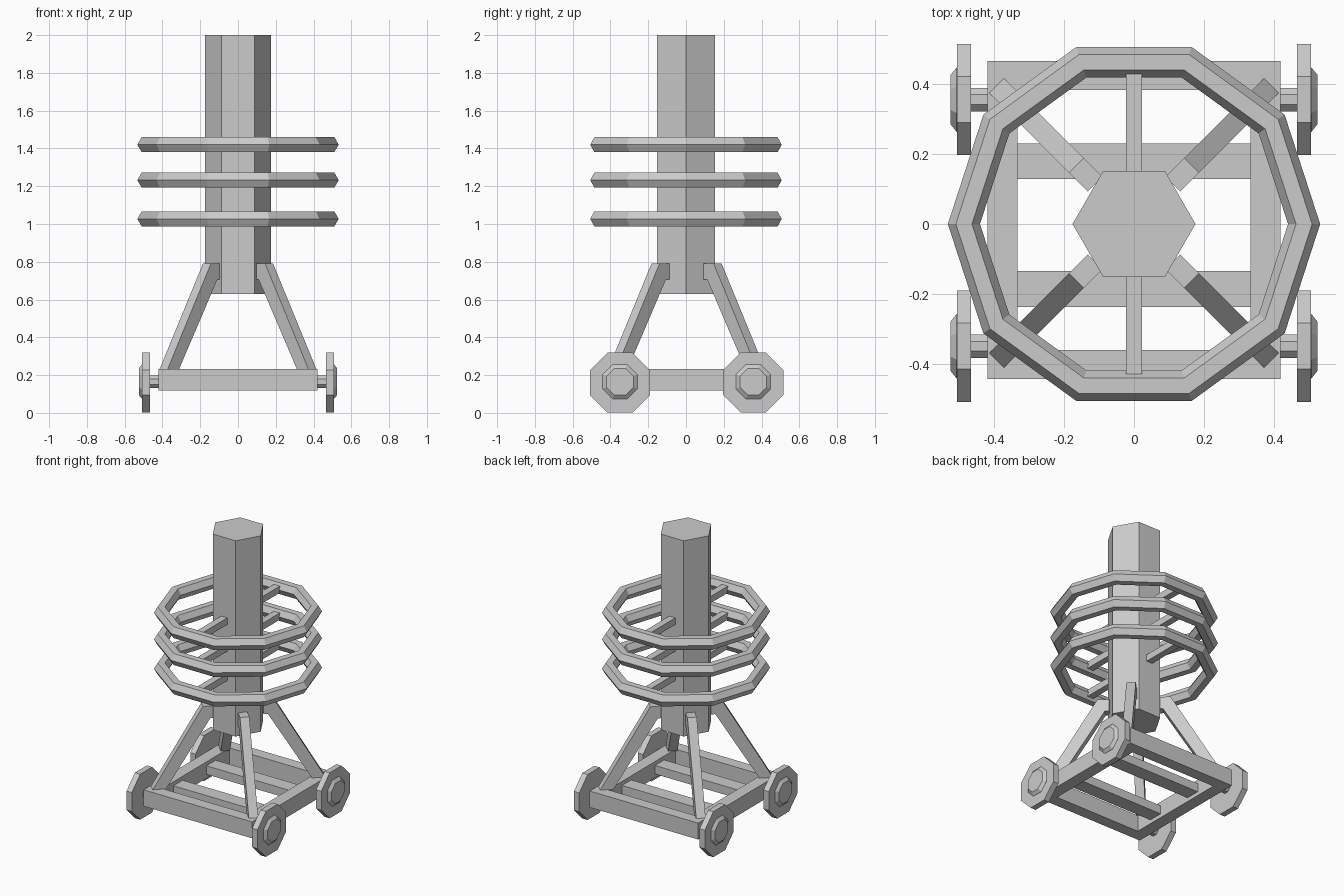
import bpy, math
from mathutils import Vector

if "Cube" in bpy.data.objects:
    bpy.data.objects.remove(bpy.data.objects["Cube"])


def mesh(name, verts, faces):
    me = bpy.data.meshes.new(name)
    me.from_pydata(verts, [], faces)
    ob = bpy.data.objects.new(name, me)
    bpy.context.collection.objects.link(ob)
    # consistent outward normals
    import bmesh
    bm = bmesh.new()
    bm.from_mesh(me)
    bmesh.ops.recalc_face_normals(bm, faces=bm.faces)
    bm.to_mesh(me)
    bm.free()
    return ob


def box(name, x0, x1, y0, y1, z0, z1):
    bpy.ops.mesh.primitive_cube_add(size=1, location=((x0 + x1) / 2, (y0 + y1) / 2, (z0 + z1) / 2))
    ob = bpy.context.object
    ob.name = name
    ob.scale = (x1 - x0, y1 - y0, z1 - z0)
    return ob


def loft_x(name, stations, n, y, z):
    """Solid along x from (x, apothem) stations, flat side up."""
    verts, faces = [], []
    for x, a in stations:
        r = a / math.cos(math.pi / n)
        for i in range(n):
            t = 2 * math.pi * (i + 0.5) / n
            verts.append((x, y + r * math.cos(t), z + r * math.sin(t)))
    for s in range(len(stations) - 1):
        for i in range(n):
            j = (i + 1) % n
            faces.append((s * n + i, s * n + j, (s + 1) * n + j, (s + 1) * n + i))
    faces += [tuple(range(n)), tuple(range(len(verts) - n, len(verts)))]
    return mesh(name, verts, faces)


# Hexagonal column
bpy.ops.mesh.primitive_cylinder_add(vertices=6, radius=0.176, depth=1.37,
                                    location=(0, 0, 1.315), rotation=(0, 0, math.pi / 6))
bpy.context.object.name = "column"

# Rings with spokes
for z in (1.027, 1.232, 1.42):
    bpy.ops.mesh.primitive_torus_add(major_segments=10, minor_segments=6,
                                     major_radius=0.487, minor_radius=0.046, location=(0, 0, z))
    bpy.context.object.name = "ring"
    for s in (-1, 1):
        box("ring_spoke", -0.0235, 0.0235, *sorted((s * 0.12, s * 0.43)), z - 0.0235, z + 0.0235)

# Base frame
for s in (-1, 1):
    box("side_rail", *sorted((s * 0.334, s * 0.42)), -0.361, 0.384, 0.118, 0.233)
box("front_rail", -0.42, 0.42, -0.444, -0.361, 0.118, 0.233)
box("back_rail", -0.42, 0.42, 0.384, 0.466, 0.118, 0.233)
for y in (-0.186, 0.18):
    box("cross_bar", -0.34, 0.34, y - 0.051, y + 0.051, 0.145, 0.205)

# Diagonal struts: profile in the radial plane, given thickness
profile = [(0.558, 0.23), (0.472, 0.23), (0.185, 0.705), (0.157, 0.705), (0.157, 0.79), (0.233, 0.79)]
for k in range(4):
    a = math.pi / 4 + k * math.pi / 2
    out, side = Vector((math.cos(a), math.sin(a), 0)), Vector((-math.sin(a), math.cos(a), 0))
    verts = [out * r + side * w + Vector((0, 0.003, z)) for w in (-0.03, 0.03) for r, z in profile]
    n = len(profile)
    faces = [tuple(range(n)), tuple(range(n, 2 * n))]
    faces += [(i, (i + 1) % n, (i + 1) % n + n, i + n) for i in range(n)]
    mesh("strut", verts, faces)

# Wheels, hub caps and axle stubs
for s in (-1, 1):
    for y in (-0.35, 0.356):
        loft_x("wheel", [(s * 0.466, 0.159), (s * 0.507, 0.159)], 8, y, 0.16)
        loft_x("hub_cap", [(s * 0.5, 0.092), (s * 0.508, 0.092), (s * 0.525, 0.071)], 8, y, 0.165)
        loft_x("axle", [(s * 0.40, 0.034), (s * 0.47, 0.034)], 8, y, 0.165)
